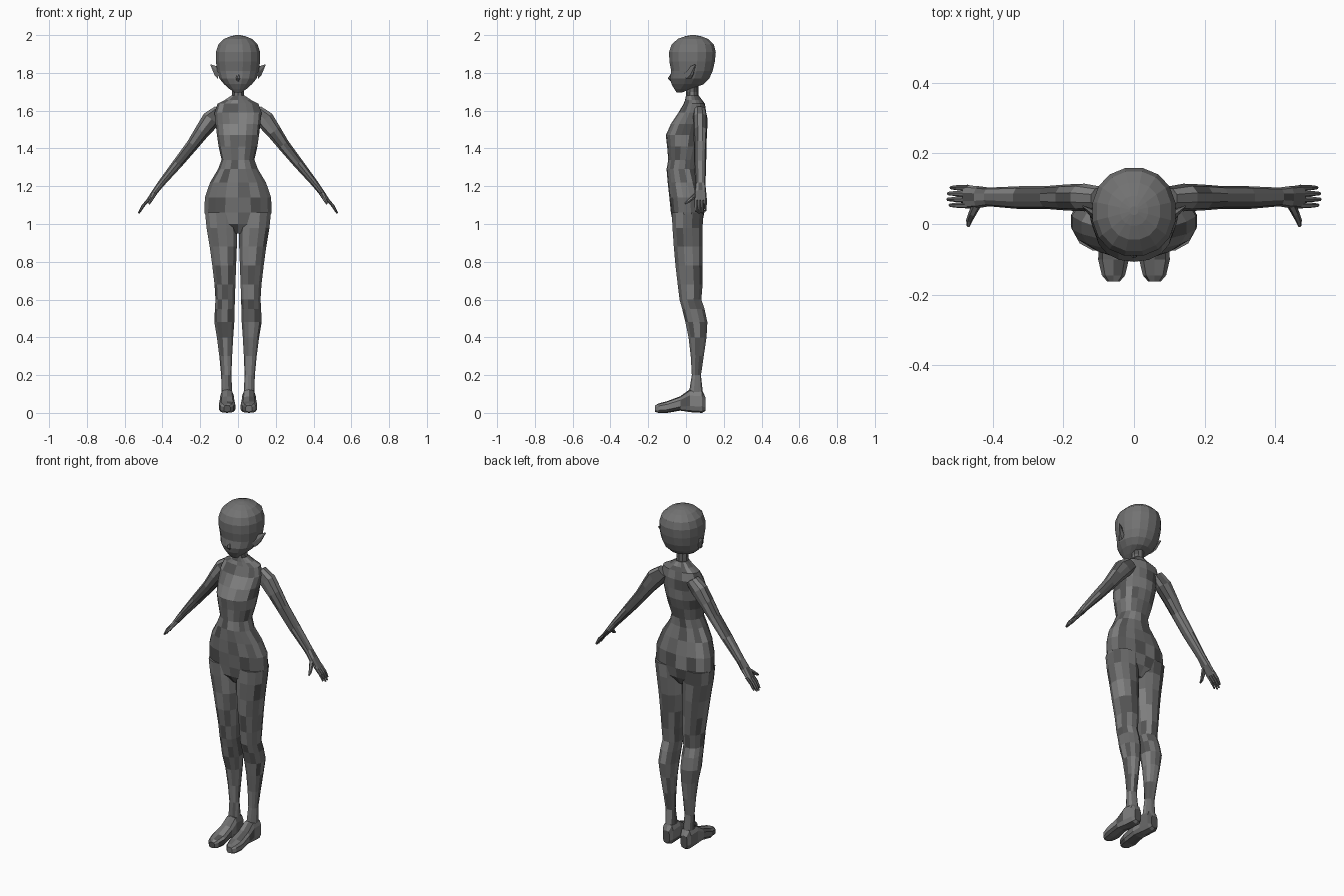
import bpy, bmesh, math, random
from mathutils import Vector

random.seed(4)


def grey(name, v):
    m = bpy.data.materials.new(name)
    m.diffuse_color = (v, v, v, 1)
    return m


PLAIN = [grey("grey_mid", 0.17)]
PATCH = [grey("grey_dark", 0.09), PLAIN[0], grey("grey_light", 0.22), grey("grey_soft", 0.14)]


def ring(c, u, v, n, power=2.0):
    """Superellipse section around c with half-axes u and v."""
    pts = []
    for i in range(n):
        a = 2 * math.pi * (i + 0.5) / n
        ca, sa = math.cos(a), math.sin(a)
        k, s = (math.copysign(abs(t) ** (2 / power), t) for t in (ca, sa))
        pts.append(Vector(c) + Vector(u) * k + Vector(v) * s)
    return pts


def level(z, x0, x1, y0, y1, n, power=2.0):
    """Horizontal section filling a box."""
    return ring(((x0 + x1) / 2, (y0 + y1) / 2, z), ((x1 - x0) / 2, 0, 0),
                (0, (y1 - y0) / 2, 0), n, power)


def loft(name, rings, mats=PATCH, side=1):
    bm = bmesh.new()
    rows = [[bm.verts.new((p.x * side, p.y, p.z)) for p in r] for r in rings]
    n = len(rows[0])
    for a, b in zip(rows, rows[1:]):
        for i in range(n):
            j = (i + 1) % n
            bm.faces.new((a[i], a[j], b[j], b[i]))
    bm.faces.new(rows[0])
    bm.faces.new(rows[-1])
    for f in bm.faces:
        f.material_index = random.randrange(len(mats))
    bmesh.ops.recalc_face_normals(bm, faces=bm.faces)
    me = bpy.data.meshes.new(name)
    bm.to_mesh(me)
    bm.free()
    for m in mats:
        me.materials.append(m)
    ob = bpy.data.objects.new(name, me)
    bpy.context.collection.objects.link(ob)
    return ob


def tube(pts, radii, n=6):
    pts = [Vector(p) for p in pts]
    rings = []
    for i, (p, r) in enumerate(zip(pts, radii)):
        d = (pts[min(i + 1, len(pts) - 1)] - pts[max(i - 1, 0)]).normalized()
        u = d.cross(Vector((0.3, 0.2, 1))).normalized()
        rings.append(ring(p, u * r, d.cross(u) * r, n))
    return rings


# head: z, half width, front y, back y
HEAD = [(1.697, .02, -.05, -.02), (1.715, .046, -.063, .03), (1.74, .075, -.078, .095),
        (1.77, .1, -.086, .125), (1.81, .112, -.08, .143), (1.86, .119, -.09, .155),
        (1.91, .119, -.092, .16), (1.95, .106, -.078, .15), (1.98, .075, -.045, .118),
        (1.994, .04, -.005, .08), (2.0, .012, .025, .05)]
loft("head", [level(z, -w, w, a, b, 16, 2.15) for z, w, a, b in HEAD], PLAIN)
loft("nose", tube([(0, -.07, 1.80), (0, -.086, 1.77), (0, -.075, 1.755)],
                  [.006, .011, .006]), PLAIN)

# neck
loft("neck", [level(z, -w, w, .0, .065, 10)
              for z, w in ((1.63, .04), (1.67, .034), (1.70, .033), (1.76, .034))])

# torso: z, half width, front y, back y
TORSO = [(1.68, .036, .0, .068), (1.657, .07, -.005, .085), (1.637, .11, -.012, .1),
         (1.59, .126, -.04, .107), (1.53, .12, -.08, .106), (1.47, .113, -.107, .1),
         (1.41, .104, -.1, .082), (1.34, .088, -.094, .06), (1.29, .107, -.103, .056),
         (1.22, .15, -.097, .075), (1.14, .178, -.088, .095), (1.06, .18, -.08, .097),
         (1.0, .155, -.068, .085), (.95, .08, -.03, .05)]
loft("torso", [level(z, -w, w, a, b, 18, 2.2) for z, w, a, b in TORSO])

# leg: z, inner x, outer x, front y, back y
LEG = [(1.06, .005, .177, -.078, .095), (.98, .003, .169, -.074, .09),
       (.88, .004, .152, -.067, .09), (.78, .008, .138, -.058, .09),
       (.68, .012, .126, -.046, .09), (.6, .015, .121, -.036, .083),
       (.55, .016, .124, -.022, .1), (.48, .018, .127, -.005, .115),
       (.4, .024, .113, .012, .11), (.3, .03, .1, .024, .095),
       (.2, .034, .09, .03, .08), (.11, .03, .088, .015, .09)]

# foot: y, half width, bottom z, top z
FOOT = [(.102, .022, .01, .085), (.085, .035, 0, .12), (.02, .037, .004, .125),
        (-.03, .04, .012, .088), (-.10, .045, 0, .062), (-.145, .034, 0, .05),
        (-.163, .018, .005, .04)]

# arm: x, z, thickness radius, front y, back y
ARM = [(.09, 1.6, .04, .04, .105), (.14, 1.555, .052, .036, .114),
       (.19, 1.49, .042, .038, .112), (.24, 1.42, .034, .042, .108),
       (.32, 1.32, .028, .042, .107), (.41, 1.21, .019, .05, .103),
       (.44, 1.17, .016, .045, .107), (.478, 1.122, .010, .044, .11)]

for s, tag in ((-1, "right"), (1, "left")):
    loft(tag + "_leg", [level(*r, 12, 2.2) for r in LEG], PATCH, s)
    loft(tag + "_foot", [ring((.058, y, (a + b) / 2), (w, 0, 0), (0, 0, (b - a) / 2), 10, 3)
                         for y, w, a, b in FOOT], PATCH, s)
    loft(tag + "_arm", [ring((x, (a + b) / 2, z), (r * .81, 0, r * .59),
                             (0, (b - a) / 2, 0), 10, 2.2) for x, z, r, a, b in ARM], PATCH, s)
    # fingers and thumb
    for i, length in enumerate((.9, 1, .98, .85)):
        y = .053 + i * .0165
        loft(tag + "_finger", tube([(.468, y, 1.134), (.468 + .035 * length, y, 1.134 - .038 * length),
                                    (.468 + .058 * length, y, 1.134 - .077 * length)],
                                   [.009, .008, .005]), PATCH, s)
    loft(tag + "_thumb", tube([(.44, .065, 1.165), (.457, .03, 1.135), (.466, .01, 1.118),
                               (.469, -.006, 1.108)], [.014, .011, .009, .005]), PATCH, s)
    # pointed ear
    ear = [((.1, .015, 1.795), .03, .026), ((.118, .03, 1.812), .026, .014),
           ((.145, .05, 1.843), .003, .003)]
    loft(tag + "_ear", [ring(c, (-h * .3, 0, h), (0, d, 0), 6) for c, h, d in ear], PLAIN, s)
